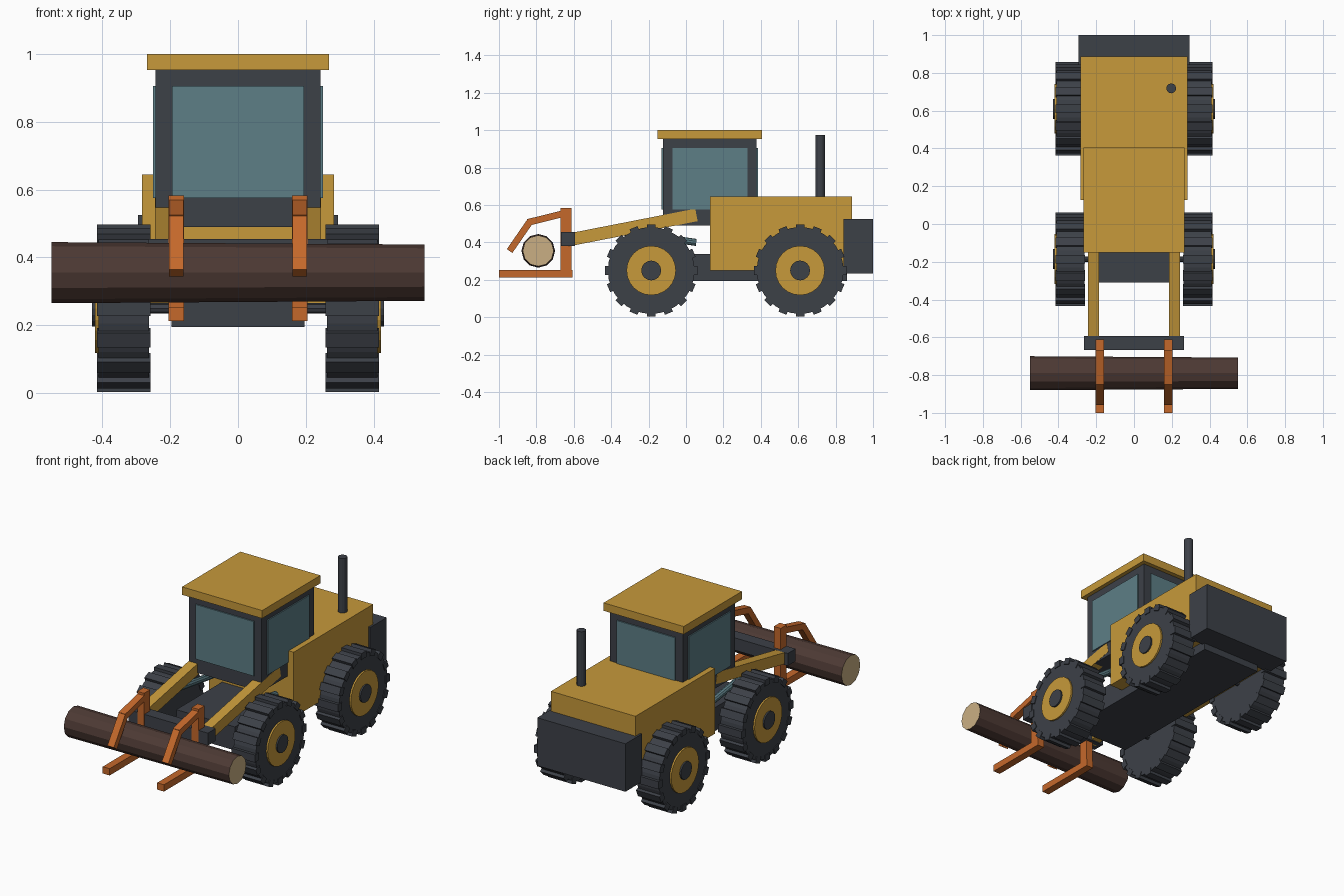
import bpy, bmesh, math
from mathutils import Matrix, Vector

cube = bpy.data.objects.get("Cube")
if cube:
    bpy.data.objects.remove(cube, do_unlink=True)


def material(name, colour):
    m = bpy.data.materials.new(name)
    m.use_nodes = True
    rgba = (*colour, 1)
    m.diffuse_color = rgba
    m.node_tree.nodes["Principled BSDF"].inputs["Base Color"].default_value = rgba
    return m


YELLOW = material("yellow paint", (0.57, 0.32, 0.043))
DARK = material("dark grey", (0.046, 0.052, 0.064))
GLASS = material("blue glass", (0.11, 0.21, 0.24))
ORANGE = material("orange steel", (0.56, 0.14, 0.024))
BARK = material("bark", (0.075, 0.042, 0.034))
WOOD = material("cut wood", (0.59, 0.43, 0.23))


def finish(bm, name, *mats):
    mesh = bpy.data.meshes.new(name)
    bm.to_mesh(mesh)
    bm.free()
    for m in mats:
        mesh.materials.append(m)
    ob = bpy.data.objects.new(name, mesh)
    bpy.context.collection.objects.link(ob)
    return ob


def box(name, mat, x, y, z):
    """Box from (low, high) pairs on each axis."""
    bm = bmesh.new()
    size = [b - a for a, b in (x, y, z)]
    mid = [(a + b) / 2 for a, b in (x, y, z)]
    bmesh.ops.create_cube(bm, size=1, matrix=Matrix.Translation(mid) @ Matrix.Diagonal((*size, 1)))
    return finish(bm, name, mat)


def span(a, b):
    """Matrix at the middle of a-b with local z along it."""
    a, b = Vector(a), Vector(b)
    turn = Vector((0, 0, 1)).rotation_difference(b - a).to_matrix().to_4x4()
    return Matrix.Translation((a + b) / 2) @ turn, (b - a).length


def add_rod(bm, a, b, r1, r2=None, sides=16):
    place, length = span(a, b)
    bmesh.ops.create_cone(bm, cap_ends=True, segments=sides, radius1=r1,
                          radius2=r2 or r1, depth=length, matrix=place)


def rod(name, mat, a, b, r, sides=16):
    bm = bmesh.new()
    add_rod(bm, a, b, r, sides=sides)
    return finish(bm, name, mat)


def add_beam(bm, a, b, width, thick):
    place, length = span(a, b)
    bmesh.ops.create_cube(bm, size=1, matrix=place @ Matrix.Diagonal((width, thick, length, 1)))


def beam(name, mat, x, a, b, width, thick):
    """Bar between two (y, z) points at a given x."""
    bm = bmesh.new()
    add_beam(bm, (x, *a), (x, *b), width, thick)
    return finish(bm, name, mat)


# Body
box("chassis", DARK, (-.196, .196), (-.31, .86), (.195, .337))
box("engine_hood", YELLOW, (-.283, .283), (.127, .887), (.25, .645))
box("counterweight", DARK, (-.295, .295), (.842, 1), (.235, .525))
rod("exhaust_pipe", DARK, (.197, .718, .63), (.197, .718, .975), .026, 12)

# Cab with thin window plates
box("cab", DARK, (-.243, .243), (-.123, .378), (.49, .955))
box("roof", YELLOW, (-.268, .268), (-.152, .405), (.952, 1))
PANE_Z = (.575, .905)
box("front_window", GLASS, (-.195, .195), (-.13, -.122), PANE_Z)
box("back_window", GLASS, (-.195, .195), (.377, .385), PANE_Z)
for side, s in (("left", 1), ("right", -1)):
    box(side + "_window", GLASS, sorted((s * .242, s * .25)), (-.072, .328), PANE_Z)


# Wheels
def wheel(name, s, y):
    hub_z, lugs = .25, 16
    bm = bmesh.new()
    add_rod(bm, (s * .262, y, hub_z), (s * .411, y, hub_z), .232, sides=32)
    for i in range(lugs):
        t = math.tau * i / lugs
        place = (Matrix.Translation((s * .337, y, hub_z)) @ Matrix.Rotation(t, 4, "X")
                 @ Matrix.Translation((0, 0, .228)))
        bmesh.ops.create_cube(bm, size=1, matrix=place @ Matrix.Diagonal((.157, .046, .038, 1)))
    finish(bm, name + "_tyre", DARK)
    rod(name + "_rim", YELLOW, (s * .40, y, hub_z), (s * .421, y, hub_z), .132, 24)
    rod(name + "_hub", DARK, (s * .41, y, hub_z), (s * .43, y, hub_z), .053, 16)


for end, y in (("front", -.186), ("rear", .61)):
    rod(end + "_axle", DARK, (-.27, y, .25), (.27, y, .25), .015, 8)
    for side, s in (("left", 1), ("right", -1)):
        wheel(end + "_" + side, s, y)

# Lifting arms, cylinders and grapple
box("crossbar", DARK, (-.266, .266), (-.668, -.593), (.38, .455))
for side, s in (("left", 1), ("right", -1)):
    beam(side + "_arm", YELLOW, s * .214, (-.635, .412), (.056, .547), .06, .068)
    rod(side + "_lift_cylinder", GLASS, (s * .214, .055, .4), (s * .214, -.33, .455), .019, 10)
    x = s * .182
    edges = (x - .023, x + .023)
    box(side + "_fork_upright", ORANGE, edges, (-.67, -.612), (.214, .583))
    box(side + "_fork_tine", ORANGE, edges, (-1, -.608), (.212, .253))
    bm = bmesh.new()
    add_beam(bm, (x, -.64, .558), (x, -.845, .507), .044, .036)
    add_beam(bm, (x, -.832, .515), (x, -.943, .354), .044, .036)
    finish(bm, side + "_claw", ORANGE)

# Log, with bare wood on its flat ends
bm = bmesh.new()
add_rod(bm, (-.55, -.79, .355), (.55, -.79, .355), .09, .083, 12)
for f in bm.faces:
    f.material_index = int(abs(f.normal.x) > .9)
finish(bm, "log", BARK, WOOD)
